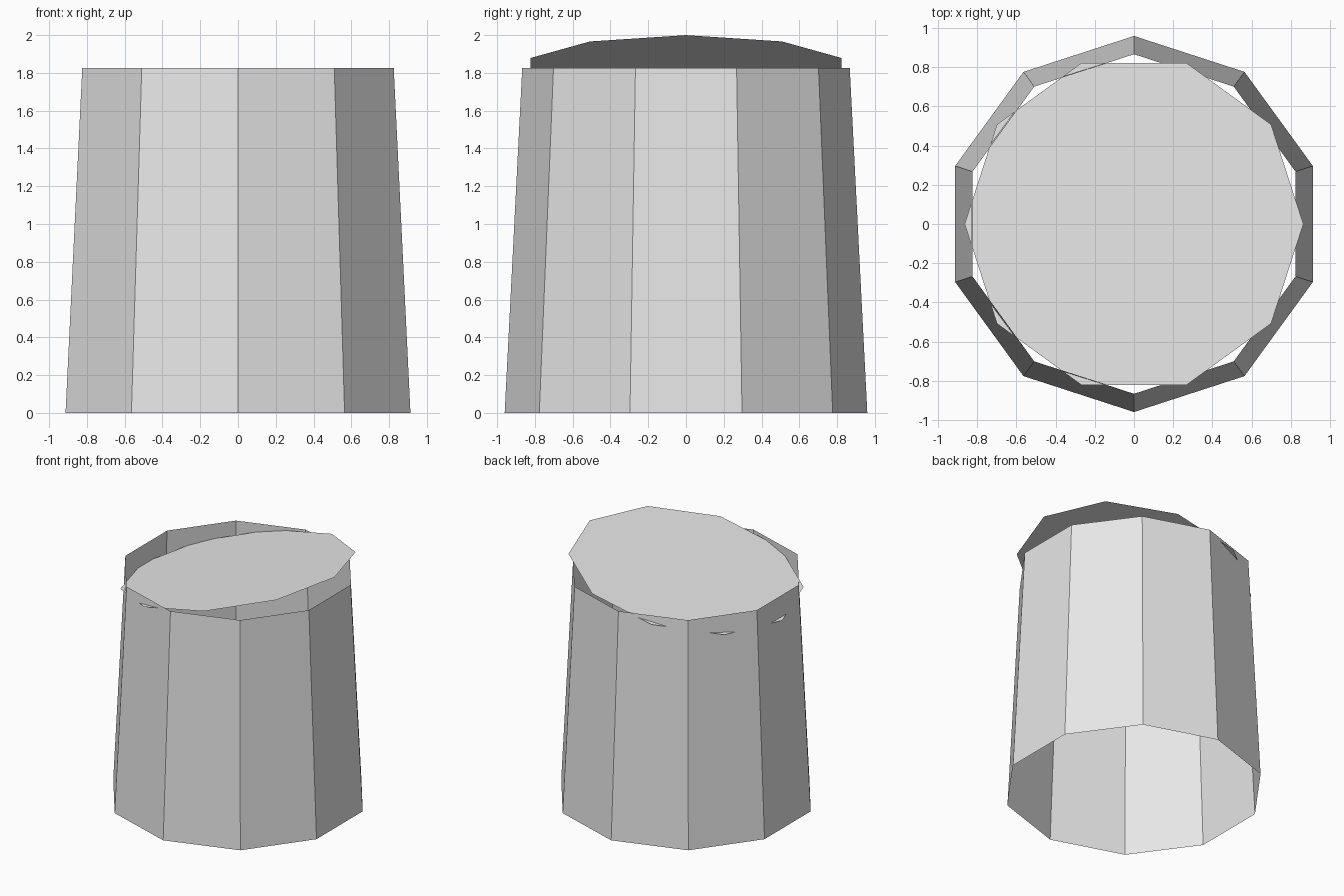
import bpy, bmesh, math

if "Cube" in bpy.data.objects:
    bpy.data.objects.remove(bpy.data.objects["Cube"])

SIDES = 10
BASE_R, RIM_R, HEIGHT = 0.96, 0.867, 1.825
LID_R, LID_SLOPE = 0.865, 0.202

grey = bpy.data.materials.new("light grey")
grey.diffuse_color = (0.8, 0.8, 0.8, 1)
grey.use_nodes = True
grey.node_tree.nodes["Principled BSDF"].inputs["Base Color"].default_value = grey.diffuse_color


def ring(bm, radius, z, start):
    """Ring of vertices; z is a function of x."""
    pts = []
    for i in range(SIDES):
        a = start + i * math.tau / SIDES
        x, y = radius * math.cos(a), radius * math.sin(a)
        pts.append(bm.verts.new((x, y, z(x))))
    return pts


def finish(bm, name):
    mesh = bpy.data.meshes.new(name)
    bm.to_mesh(mesh)
    bm.free()
    mesh.materials.append(grey)
    bpy.context.collection.objects.link(bpy.data.objects.new(name, mesh))


# Tapered wall, a thin shell open at both ends, with a corner at the front
bm = bmesh.new()
low = ring(bm, BASE_R, lambda x: 0, math.pi / 2)
high = ring(bm, RIM_R, lambda x: HEIGHT, math.pi / 2)
for i in range(SIDES):
    j = (i + 1) % SIDES
    bm.faces.new((low[i], low[j], high[j], high[i]))
finish(bm, "tapered_wall")

# Thin lid, sloping up towards +x and dipping through the wall at -x
bm = bmesh.new()
bm.faces.new(ring(bm, LID_R, lambda x: HEIGHT + LID_SLOPE * x, 0))
finish(bm, "tilted_lid")
